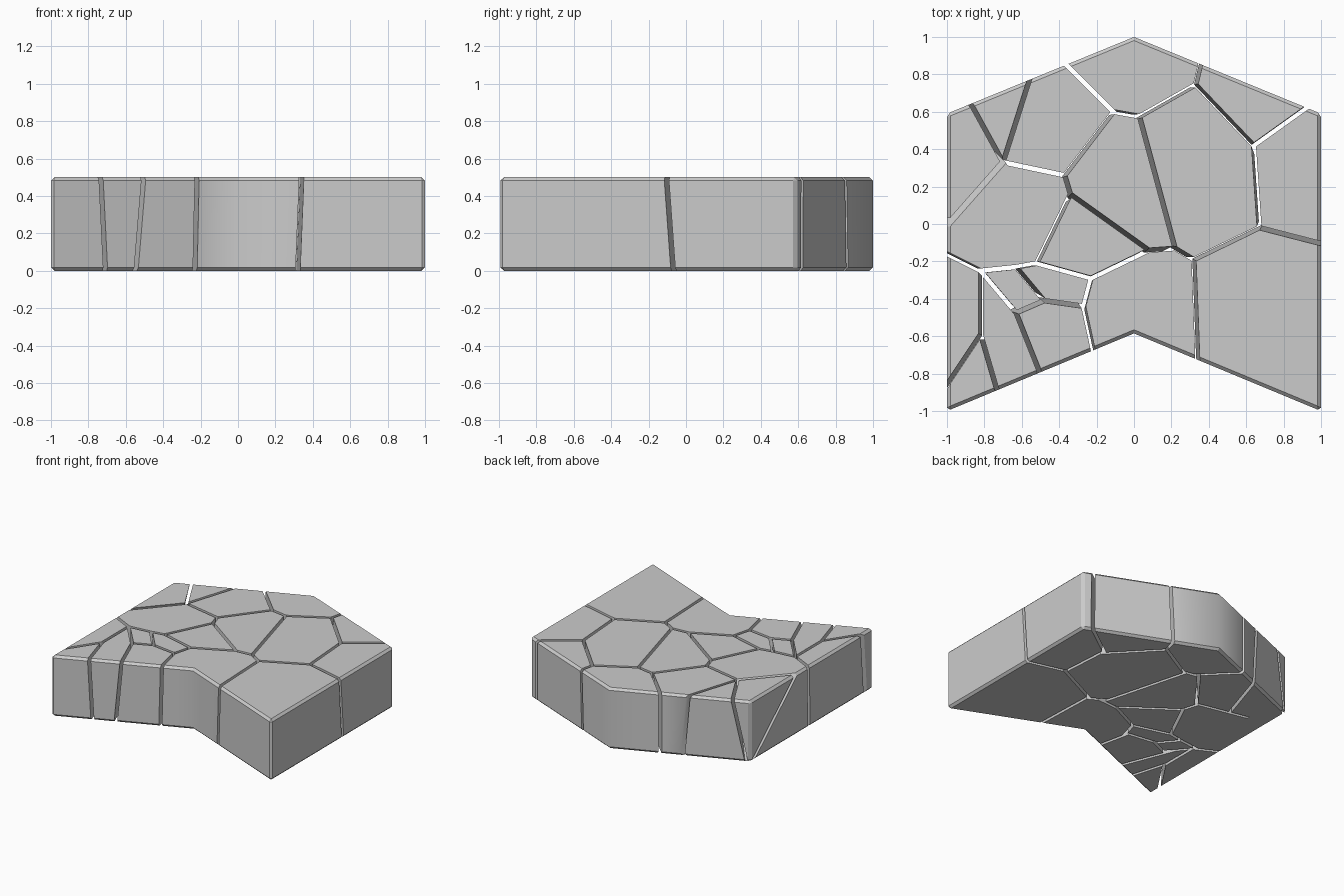
import bpy, bmesh
from mathutils import Vector

if "Cube" in bpy.data.objects:
    bpy.data.objects.remove(bpy.data.objects["Cube"])

H = 0.5        # slab height
GAP = 0.012    # half width of a crack

# Crack junctions on the top face: x, y, then how far they shift towards the bottom
N = {
    'a': (-.36, .85, .02, 0), 'b': (-.11, .60, -.02, 0), 'c': (.03, .575, -.08, 0),
    'd': (.33, .745, -.03, -.03), 'e': (.355, .85, -.02, 0), 'f': (.64, .42, -.01, .02),
    'g': (.92, .62, .02, -.02), 'h': (.67, -.02, .03, .04), 'i': (1, -.105, 0, .025),
    'j': (.32, -.19, -.02, .01), 'k': (.34, -.72, -.02, 0), 'l': (.22, -.13, -.03, -.03),
    'm': (.08, -.14, -.03, -.02), 'n': (-.23, -.29, 0, 0), 'o': (-.52, -.21, -.02, 0),
    'p': (-.34, .16, -.03, -.03), 'q': (-.37, .26, -.03, 0), 'r': (-.70, .33, .03, 0),
    's': (-.56, .77, .04, 0), 't': (-.87, .64, 0, 0), 'u': (-1, -.01, 0, 0),
    'v': (-.82, -.25, .02, 0), 'w': (-1, -.16, 0, -.03), 'x': (-.63, -.23, -.03, 0),
    'y': (-.82, -.59, .02, 0), 'z': (-.63, -.475, -.04, .02), 'A': (-.735, -.88, .035, 0),
    'B': (-1, -.86, 0, -.05), 'C': (-.505, -.79, -.065, 0), 'D': (-.48, -.41, -.05, .03),
    'E': (-.27, -.44, 0, .03), 'F': (-.22, -.67, -.03, 0),
}
WEDGE = Vector((-.97, .60, 0))   # foot of the steep wedge at the back left corner

# Stones: crack walls as junction pairs
STONES = {
    'back_stone': 'ab bc cd de',
    'back_right_stone': 'ed df fg',
    'right_stone': 'gf fh hi',
    'front_right_stone': 'ih hj jk',
    'centre_right_stone': 'cd df fh hj jl lc',
    'centre_stone': 'bc cl lm mp pq qb',
    'back_left_stone': 'ab bq qr rs',
    'back_left_sliver': 'sr rt rq',
    'corner_wedge': 'tr ru',
    'left_stone': 'ur rq qp po ox xv vw',
    'middle_stone': 'pm mn no op',
    'front_notch_stone': 'kj jl lm mn nE EF',
    'small_stone': 'no ox xD DE En',
    'front_stone': 'FE ED Dz zC',
    'tiny_stone': 'xv vz zD Dx',
    'front_left_stone': 'Cz zv vy yA',
    'left_edge_stone': 'wv vy yB',
    'front_left_corner': 'Ay yB',
}


def make_slab():
    bm = bmesh.new()
    outline = [(-1, -1), (0, -.585), (1, -1), (1, .59), (0, 1), (-1, .59)]
    f = bm.faces.new([bm.verts.new((x, y, 0)) for x, y in outline])
    ext = bmesh.ops.extrude_face_region(bm, geom=[f])
    bmesh.ops.translate(bm, vec=(0, 0, H),
                        verts=[g for g in ext['geom'] if isinstance(g, bmesh.types.BMVert)])
    bmesh.ops.recalc_face_normals(bm, faces=bm.faces)
    # chamfer everything but the two upright edges on the centre line
    edges = [e for e in bm.edges if any(abs(v.co.x) > .1 for v in e.verts)]
    bmesh.ops.bevel(bm, geom=edges, offset=.018, segments=1, affect='EDGES', profile=.5)
    bm.normal_update()
    for f in bm.faces:
        f.smooth = abs(f.normal.z) < .1 and abs(f.normal.x) < .5
    return bm


def wall(pair):
    """Point and normal of a crack plane."""
    (ax, ay, au, av), (bx, by, bu, bv) = N[pair[0]], N[pair[1]]
    a, b = Vector((ax, ay, H)), Vector((bx, by, H))
    if pair in ('rt', 'tr', 'ru', 'ur'):
        foot = WEDGE
    else:
        foot = Vector(((ax + bx + au + bu) / 2, (ay + by + av + bv) / 2, 0))
    return a, (b - a).cross(foot - a).normalized()


def cut(bm, pair, inside, gap=GAP):
    co, no = wall(pair)
    if (inside - co).dot(no) > 0:
        no = -no
    bmesh.ops.bisect_plane(bm, geom=bm.verts[:] + bm.edges[:] + bm.faces[:], dist=1e-5,
                           plane_co=co - no * gap, plane_no=no, clear_outer=True)
    bmesh.ops.holes_fill(bm, edges=[e for e in bm.edges if e.is_boundary], sides=0)


def finish(bm, name):
    bmesh.ops.recalc_face_normals(bm, faces=bm.faces)
    me = bpy.data.meshes.new(name)
    bm.to_mesh(me)
    bm.free()
    bpy.context.collection.objects.link(bpy.data.objects.new(name, me))


slab = make_slab()
for name, walls in STONES.items():
    bm = slab.copy()
    keys = set(walls.replace(' ', ''))
    if name == 'back_left_sliver':
        keys.discard('q')
    if name == 'corner_wedge':
        inside = Vector((-.95, .5, H))
    else:
        inside = sum((Vector((N[k][0], N[k][1], H)) for k in keys), Vector()) / len(keys)
    for pair in walls.split():
        cut(bm, pair, inside)
    finish(bm, name)

# Infill under the wedge, joined to the left stone
bm = slab.copy()
under = Vector((-.95, .46, .02))
cut(bm, 'rt', under, -GAP)
cut(bm, 'ru', under)
cut(bm, 'rq', under, -GAP)
finish(bm, 'wedge_support')
slab.free()
